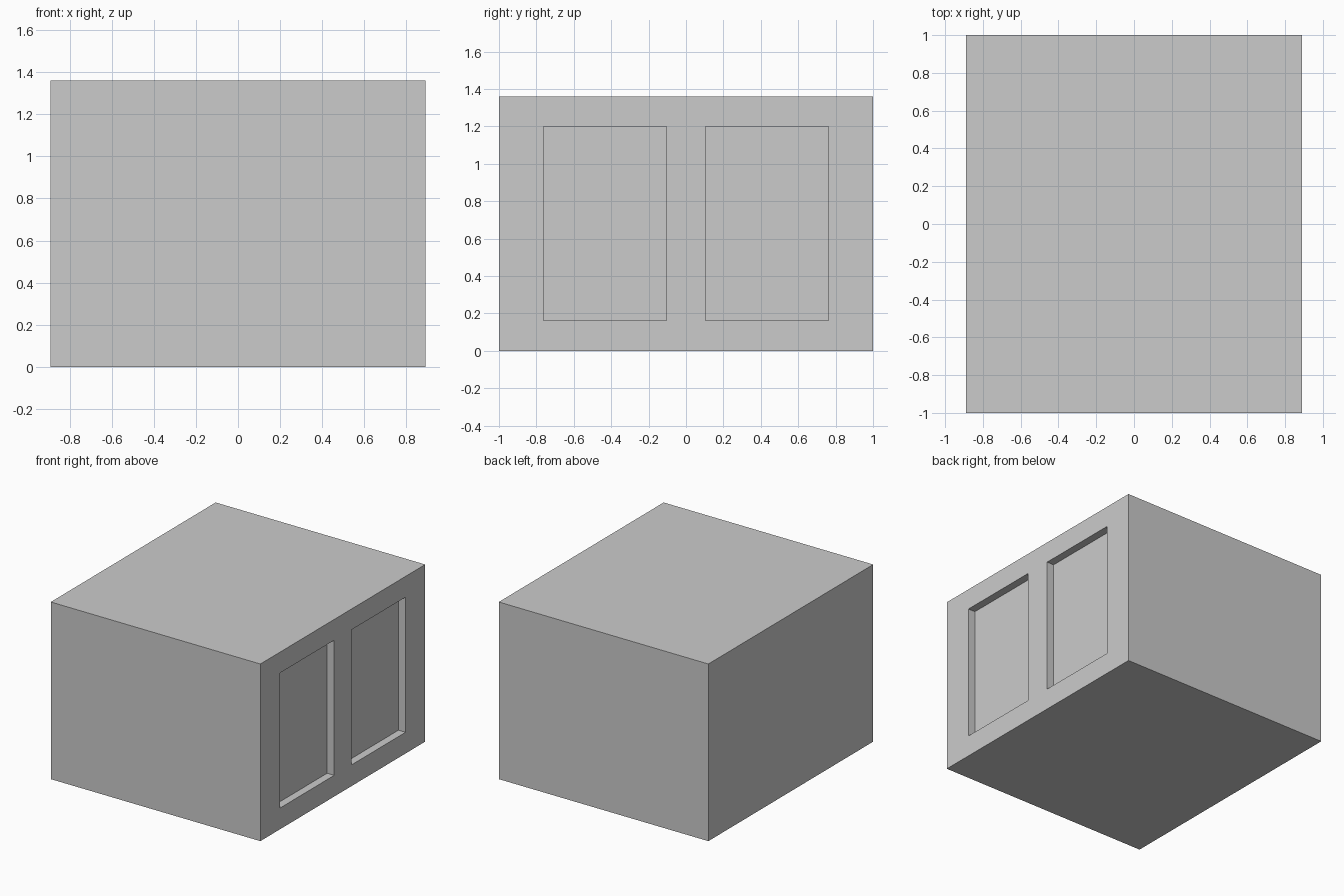
import bpy

if "Cube" in bpy.data.objects:
    bpy.data.objects.remove(bpy.data.objects["Cube"])

def box(name, x, y, z):
    """Axis-aligned box from (min, max) ranges."""
    bpy.ops.mesh.primitive_cube_add(size=1, location=[sum(r) / 2 for r in (x, y, z)])
    ob = bpy.context.object
    ob.name = name
    ob.scale = [r[1] - r[0] for r in (x, y, z)]
    bpy.ops.object.transform_apply(location=True, rotation=False, scale=True)
    return ob

W, L, H = 0.89, 1.0, 1.36   # half width, half length, height
DEPTH = 0.06                # recess depth

# Main block
body = box("cabinet_body", (-W, W), (-L, L), (0, H))

# Two recessed panels in the right side
for y in ((-0.762, -0.104), (0.104, 0.762)):
    cutter = box("panel_cutter", (W - DEPTH, W + 0.1), y, (0.163, 1.2))
    cutter.hide_render = True
    mod = body.modifiers.new("panel_recess", 'BOOLEAN')
    mod.operation = 'DIFFERENCE'
    mod.solver = 'EXACT'
    mod.object = cutter
    bpy.context.view_layer.objects.active = body
    bpy.ops.object.modifier_apply(modifier=mod.name)
    bpy.data.objects.remove(cutter, do_unlink=True)
